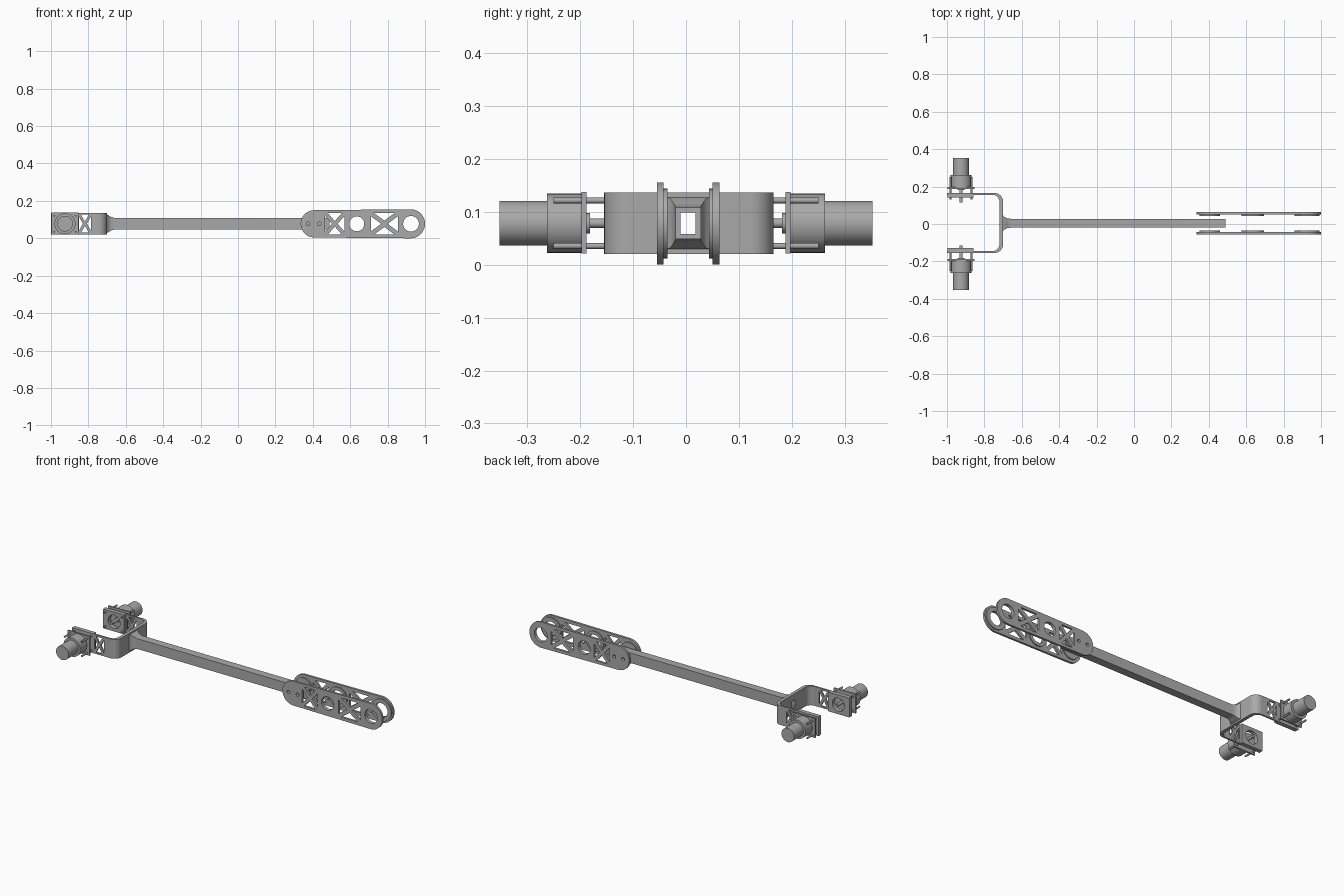
import bpy, bmesh
from math import pi, cos, sin
from mathutils import Matrix

cube = bpy.data.objects.get("Cube")
if cube:
    bpy.data.objects.remove(cube)

steel = bpy.data.materials.new("grey metal")
steel.use_nodes = True
GREY = (0.4, 0.4, 0.4, 1)
steel.diffuse_color = GREY
steel.node_tree.nodes["Principled BSDF"].inputs["Base Color"].default_value = GREY

MID_Z = 0.078      # shared axis height
MID_Y = 0.004      # centre line of beam and link plates


def add_object(name, mesh):
    ob = bpy.data.objects.new(name, mesh)
    bpy.context.collection.objects.link(ob)
    mesh.materials.clear()
    mesh.materials.append(steel)
    bpy.ops.object.select_all(action='DESELECT')
    ob.select_set(True)
    bpy.context.view_layer.objects.active = ob
    bpy.ops.object.shade_smooth_by_angle(angle=0.6)
    return ob


def arc(cx, cy, r, a0, a1, n=16):
    return [(cx + r * cos(a0 + (a1 - a0) * i / n), cy + r * sin(a0 + (a1 - a0) * i / n))
            for i in range(n + 1)]


def circle(cx, cy, r, n=32):
    return arc(cx, cy, r, 0, 2 * pi, n)[:-1]


def rect(x0, x1, z0, z1):
    return [(x0, z0), (x1, z0), (x1, z1), (x0, z1)]


def sheet(name, loops, lo, hi, upright=True):
    """Flat plate with holes; upright ones lie in XZ between y=lo and y=hi."""
    cu = bpy.data.curves.new(name, 'CURVE')
    cu.dimensions, cu.fill_mode, cu.extrude = '2D', 'BOTH', (hi - lo) / 2
    for pts in loops:
        sp = cu.splines.new('POLY')
        sp.points.add(len(pts) - 1)
        for p, (x, y) in zip(sp.points, pts):
            p.co = (x, y, 0, 1)
        sp.use_cyclic_u = True
    tmp = bpy.data.objects.new("outline", cu)
    bpy.context.collection.objects.link(tmp)
    mesh = bpy.data.meshes.new_from_object(
        tmp.evaluated_get(bpy.context.evaluated_depsgraph_get()))
    bpy.data.objects.remove(tmp)
    mid = (lo + hi) / 2
    if upright:
        mesh.transform(Matrix.Translation((0, mid, 0)) @ Matrix.Rotation(pi / 2, 4, 'X'))
    else:
        mesh.transform(Matrix.Translation((0, 0, mid)))
    bm = bmesh.new()
    bm.from_mesh(mesh)
    bmesh.ops.remove_doubles(bm, verts=bm.verts, dist=1e-5)
    bmesh.ops.recalc_face_normals(bm, faces=bm.faces)
    bm.to_mesh(mesh)
    bm.free()
    return add_object(name, mesh)


def rod(name, x, z, r, y0, y1, n=32):
    mesh = bpy.data.meshes.new(name)
    bm = bmesh.new()
    bmesh.ops.create_cone(bm, cap_ends=True, segments=n, radius1=r, radius2=r, depth=abs(y1 - y0),
                          matrix=Matrix.Translation((x, (y0 + y1) / 2, z)) @ Matrix.Rotation(pi / 2, 4, 'X'))
    bm.to_mesh(mesh)
    bm.free()
    return add_object(name, mesh)


def truss(x0, x1, z0, z1, g):
    """Four triangular cut-outs that leave an X brace."""
    cx, cz = (x0 + x1) / 2, (z0 + z1) / 2
    return [[(x0 + g, z1), (x1 - g, z1), (cx, cz + g)],
            [(x0 + g, z0), (x1 - g, z0), (cx, cz - g)],
            [(x0, z0 + g), (x0, z1 - g), (cx - g, cz)],
            [(x1, z0 + g), (x1, z1 - g), (cx + g, cz)]]


def square_tube(name, profile):
    """Closed (x, half width, half height) profile swept round four corners."""
    bm = bmesh.new()
    rings = [[bm.verts.new((x, MID_Y + sy * w, MID_Z + sz * h))
              for sy, sz in ((1, 1), (-1, 1), (-1, -1), (1, -1))] for x, w, h in profile]
    for a, b in zip(rings, rings[1:] + rings[:1]):
        for i in range(4):
            j = (i + 1) % 4
            bm.faces.new((a[i], a[j], b[j], b[i]))
    bmesh.ops.recalc_face_normals(bm, faces=bm.faces)
    mesh = bpy.data.meshes.new(name)
    bm.to_mesh(mesh)
    bm.free()
    return add_object(name, mesh)


# Hollow beam with a concave flare where it meets the fork
square_tube("beam", [(-0.705, 0.05, 0.05), (-0.695, 0.034, 0.047), (-0.68, 0.027, 0.037),
                     (-0.66, 0.024, 0.031), (0.49, 0.024, 0.03),
                     (0.49, 0.014, 0.02), (-0.705, 0.014, 0.02)])

# Fork back: rounded channel, with the beam bore cut through it
FY, HALF, R = 0.0055, 0.16, 0.045
outer = arc(-0.70 - R, HALF - R, R, pi / 2, 0, 10)
inner = arc(-0.72 - R + 0.01, HALF - R, R - 0.01, 0, pi / 2, 10)
channel = [(-0.78, HALF)] + outer + [(x, -y) for x, y in reversed(outer)] + [(-0.78, -HALF)]
channel += [(-0.78, 0.01 - HALF)] + [(x, -y) for x, y in reversed(inner)] + inner + [(-0.78, HALF - 0.01)]
fork = sheet("fork_back", [[(x, y + FY) for x, y in channel]], 0.02, 0.136, upright=False)
bpy.ops.mesh.primitive_cube_add(size=1, location=(-0.71, MID_Y, MID_Z))
cutter = bpy.context.object
cutter.name, cutter.scale, cutter.hide_render = "bore_cutter", (0.1, 0.028, 0.04), True
mod = fork.modifiers.new("bore", 'BOOLEAN')
mod.operation, mod.object, mod.solver = 'DIFFERENCE', cutter, 'EXACT'
bpy.context.view_layer.objects.active = fork
bpy.ops.object.modifier_apply(modifier="bore")
bpy.data.objects.remove(cutter)

# Fork arms and motors, one set per side
MX = -0.925
for side, s in (("left", 1), ("right", -1)):
    def span(a, b, shift=0.0):
        return sorted((s * a + shift, s * b + shift))

    hole = circle(MX, MID_Z, 0.04)
    screws = [(MX + dx, MID_Z + dz) for dx in (-0.057, 0.057) for dz in (-0.043, 0.043)]
    sheet(side + "_fork_arm", [rect(-1, -0.78, 0.02, 0.136), hole]
          + truss(-0.85, -0.787, 0.03, 0.126, 0.011), *span(0.15, 0.16, FY))
    sheet(side + "_arm_pad", [rect(-0.998, -0.857, 0.02, 0.136), hole], *span(0.135, 0.15, FY))
    sheet(side + "_motor_flange", [rect(-0.998, -0.853, 0.021, 0.137)], *span(0.188, 0.197))
    rod(side + "_gearbox", MX, MID_Z, 0.056, *span(0.197, 0.262))
    rod(side + "_motor_can", MX, MID_Z, 0.042, *span(0.262, 0.352))
    rod(side + "_shaft_collar", MX, MID_Z, 0.019, *span(0.181, 0.188))
    rod(side + "_shaft", MX, MID_Z, 0.009, *span(0.115, 0.181), n=20)
    for i, (x, z) in enumerate(screws):
        rod(f"{side}_screw_{i + 1}", x, z, 0.0055, *span(0.13, 0.25), n=12)

# Pair of braced link plates with raised rings on the inner faces
LZ = 0.0775
outline = arc(0.408, LZ, 0.073, pi / 2, 3 * pi / 2, 24) + arc(0.9225, LZ, 0.0775, -pi / 2, pi / 2, 24)
pins = [circle(x, LZ, 0.01, 16) for x in (0.375, 0.435)]
eyes = [circle(x, LZ, r) for x, r in ((0.635, 0.04), (0.925, 0.042))]
for side, s in (("left", 1), ("right", -1)):
    plate = sorted((MID_Y + s * 0.059, MID_Y + s * 0.046))
    ring = sorted((MID_Y + s * 0.046, MID_Y + s * 0.039))
    sheet(side + "_link_plate", [outline] + pins + eyes
          + truss(0.465, 0.57, 0.02, 0.135, 0.015) + truss(0.71, 0.855, 0.02, 0.135, 0.017), *plate)
    sheet(side + "_pin_boss", [circle(0.405, LZ, 0.055)] + pins, *ring)
    sheet(side + "_middle_ring", [circle(0.635, LZ, 0.06), eyes[0]], *ring)
    sheet(side + "_end_ring", [circle(0.925, LZ, 0.066), eyes[1]], *ring)
